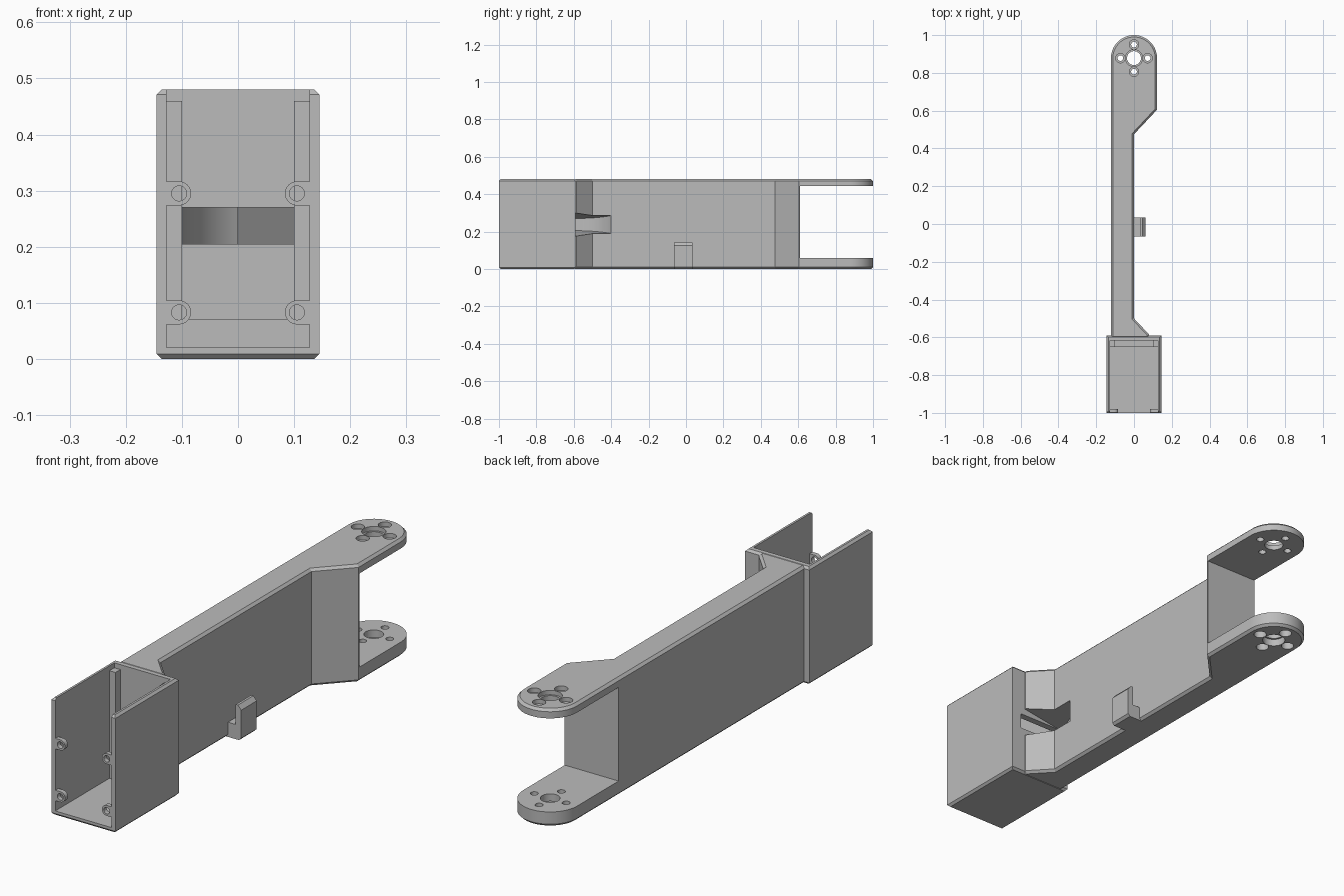
import bpy, bmesh, math
from mathutils import Matrix

if "Cube" in bpy.data.objects:
    bpy.data.objects.remove(bpy.data.objects["Cube"])

grey = bpy.data.materials.new("mid_grey")
grey.diffuse_color = (0.5, 0.5, 0.5, 1)
grey.use_nodes = True
grey.node_tree.nodes["Principled BSDF"].inputs["Base Color"].default_value = grey.diffuse_color


def finish(name, bm):
    bmesh.ops.recalc_face_normals(bm, faces=bm.faces)
    mesh = bpy.data.meshes.new(name)
    bm.to_mesh(mesh)
    bm.free()
    mesh.materials.append(grey)
    ob = bpy.data.objects.new(name, mesh)
    bpy.context.collection.objects.link(ob)
    return ob


def prism(name, pts, z0, z1, chamfer=0, matrix=None):
    """Extrude a plan outline, optionally chamfering its top and bottom rims."""
    bm = bmesh.new()
    low = [bm.verts.new((x, y, z0)) for x, y in pts]
    high = [bm.verts.new((x, y, z1)) for x, y in pts]
    bm.faces.new(low[::-1])
    bm.faces.new(high)
    n = len(pts)
    for i in range(n):
        j = (i + 1) % n
        bm.faces.new((low[i], low[j], high[j], high[i]))
    bmesh.ops.recalc_face_normals(bm, faces=bm.faces)
    if chamfer:
        rims = [e for e in bm.edges if abs(e.verts[0].co.z - e.verts[1].co.z) < 1e-6]
        bmesh.ops.bevel(bm, geom=rims, offset=chamfer, segments=1,
                        affect='EDGES', clamp_overlap=False)
    if matrix:
        bm.transform(matrix)
    return finish(name, bm)


def block(name, x0, x1, y0, y1, z0, z1, chamfer=0):
    return prism(name, [(x0, y0), (x1, y0), (x1, y1), (x0, y1)], z0, z1, chamfer)


def arc(cx, cy, rx, ry, a0, a1, n):
    return [(cx + rx * math.cos(math.radians(a0 + (a1 - a0) * i / n)),
             cy + ry * math.sin(math.radians(a0 + (a1 - a0) * i / n))) for i in range(n + 1)]


def circle(cx, cy, r, n=32):
    return arc(cx, cy, r, r, 0, 360, n)[:-1]


def cut(ob, cutter):
    mod = ob.modifiers.new("cut", 'BOOLEAN')
    mod.operation = 'DIFFERENCE'
    mod.solver = 'EXACT'
    mod.object = cutter
    bpy.context.view_layer.objects.active = ob
    bpy.ops.object.modifier_apply(modifier=mod.name)
    bpy.data.objects.remove(cutter)


H = 0.48          # overall height
HEAD = 0.878      # pivot centre along y

# Arm: slim beam, flared at the housing, widening into a rounded head
outline = [(-0.122, -0.605), (0.08, -0.605), (0.08, -0.585), (0, -0.5), (0, 0.475), (0.122, 0.605)]
outline += arc(0, HEAD, 0.122, 0.122, 0, 180, 32)
arm = prism("arm", outline, 0, H, 0.01)

# Fork opening between the two head plates
cut(arm, block("fork_gap", -0.3, 0.3, 0.61, 1.2, 0.06, 0.443))

# Pivot and screw holes, counterbored from the outer faces
holes = [(0, 0, 0.037, 0.045)]
holes += [(dx, dy, 0.015, 0.025) for dx, dy in ((0.072, 0), (-0.072, 0), (0, 0.072), (0, -0.072))]
for dx, dy, r, r_outer in holes:
    cut(arm, prism("bore", circle(dx, HEAD + dy, r), -0.1, 0.6))
    cut(arm, prism("counterbore", circle(dx, HEAD + dy, r_outer), 0.462, 0.6))
    cut(arm, prism("counterbore", circle(dx, HEAD + dy, r_outer), -0.1, 0.03))

# Curved cable channel, opening wider towards the arm's right side
channel_plan = [(0.15, -0.62), (0.15, -0.4)] + arc(0.1, -0.6, 0.2, 0.23, 105, 180, 16) + [(-0.1, -0.62)]
channel = prism("cable_channel", channel_plan, 0.205, 0.27)
for v in channel.data.vertices:
    v.co.z += math.copysign(0.016 * (v.co.x + 0.1) / 0.1, v.co.z - 0.24)
cut(arm, channel)

# Housing: tray open at the front and top, with a slot in its back wall
housing = block("housing", -0.145, 0.145, -1, -0.59, 0, H, 0.009)
cut(housing, block("cavity", -0.127, 0.127, -1.2, -0.618, 0.02, 0.6))
cut(housing, block("wall_slot", -0.1, 0.1, -0.7, -0.5, 0.205, 0.27))

# Ledges against the back wall
block("bottom_ledge", -0.128, 0.128, -0.65, -0.617, 0.019, 0.07)
for side, s in (("left", -1), ("right", 1)):
    x0, x1 = sorted((s * 0.1, s * 0.128))
    block(side + "_ledge", x0, x1, -0.65, -0.617, 0.05, 0.46)

    # Screw bosses at the front edge of each side wall
    upright = Matrix.Rotation(math.radians(90), 4, 'X')   # plan (x, y) becomes (x, z)
    for z in (0.083, 0.295):
        shape = arc(-0.105, z, 0.0214, 0.0214, -90, 90, 16)
        shape += [(-0.13, z + 0.0214), (-0.13, z - 0.0214)]
        shape = [(-s * x, y) for x, y in shape]
        boss = prism(side + "_screw_boss", shape, 0.98, 0.999, 0, upright)
        cut(boss, prism("screw_hole", circle(s * 0.105, z, 0.0134, 24), 0.9, 1.1, 0, upright))

# Cable hook: shelf with an upturned, chamfered lip
hook = [(-0.01, 0.0), (0.05, 0.0), (0.06, 0.01), (0.06, 0.125), (0.045, 0.142),
        (0.035, 0.142), (0.035, 0.06), (-0.01, 0.06)]
prism("cable_hook", hook, -0.035, 0.065, 0, Matrix.Rotation(math.radians(90), 4, 'X'))

# Smooth the round surfaces, keep the corners sharp
for ob in bpy.context.scene.objects:
    ob.select_set(True)
bpy.context.view_layer.objects.active = arm
bpy.ops.object.shade_smooth_by_angle(angle=math.radians(25))
